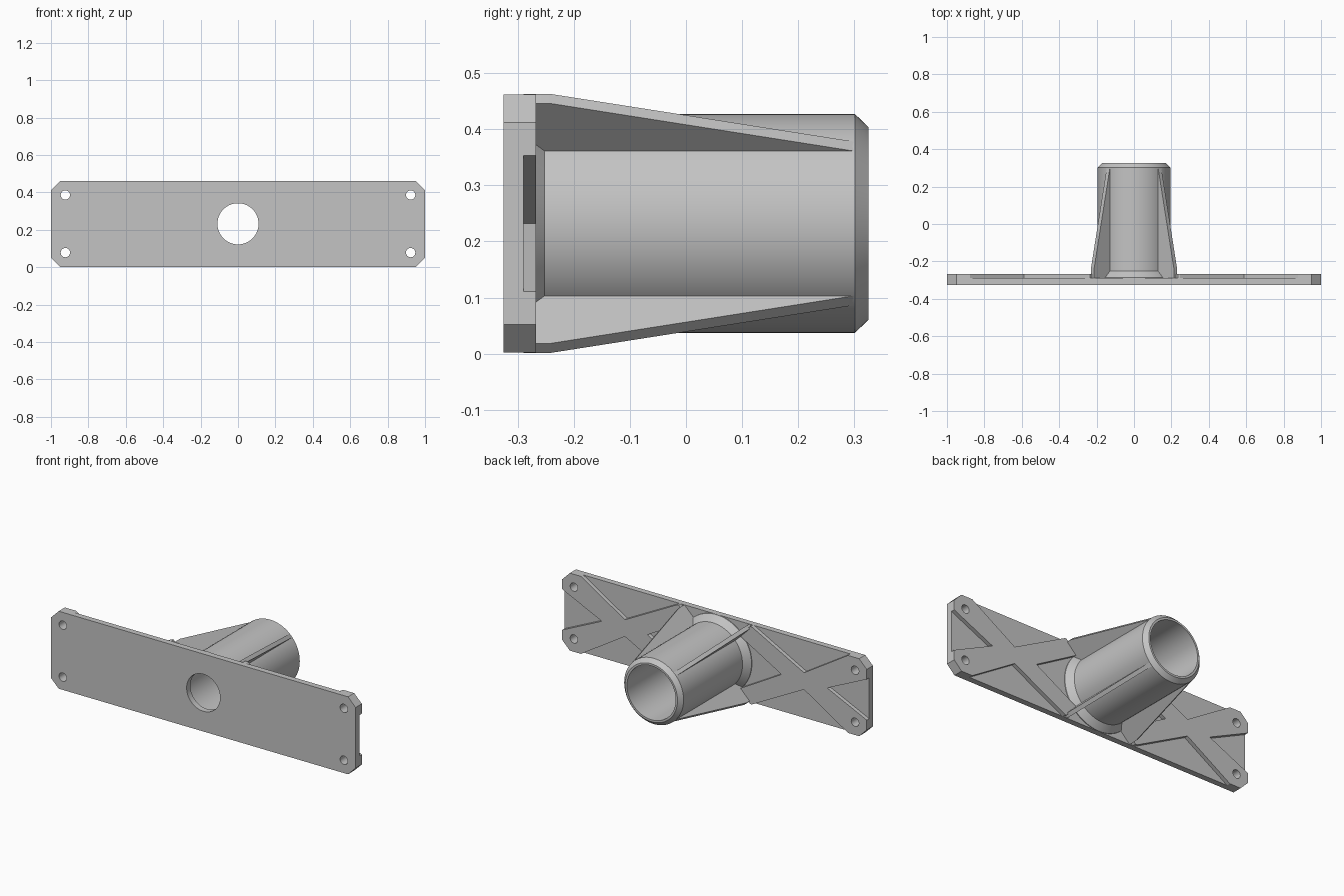
import bpy, bmesh, math
from mathutils import Matrix, Vector

cube = bpy.data.objects.get("Cube")
if cube:
    bpy.data.objects.remove(cube, do_unlink=True)

MID = 0.232            # height of the tube axis
FRONT, FLOOR, RIM = -0.325, -0.29, -0.267   # plate layers along y

grey = bpy.data.materials.new("plain_grey")
grey.use_nodes = True
colour = (0.55, 0.55, 0.55, 1)
grey.diffuse_color = colour
grey.node_tree.nodes["Principled BSDF"].inputs["Base Color"].default_value = colour


def finish(name, bm):
    """Clean a bmesh and place it as a shaded grey object."""
    bmesh.ops.remove_doubles(bm, verts=bm.verts, dist=1e-5)
    bmesh.ops.recalc_face_normals(bm, faces=bm.faces)
    mesh = bpy.data.meshes.new(name)
    bm.to_mesh(mesh)
    bm.free()
    mesh.materials.clear()
    mesh.materials.append(grey)
    obj = bpy.data.objects.new(name, mesh)
    bpy.context.collection.objects.link(obj)
    bpy.ops.object.select_all(action='DESELECT')
    obj.select_set(True)
    bpy.context.view_layer.objects.active = obj
    bpy.ops.object.shade_smooth_by_angle(angle=math.radians(25))
    return obj


def sheet(name, outlines, thickness, matrix):
    """Flat sheet from an outline plus hole outlines, thickened both ways."""
    curve = bpy.data.curves.new(name + "_outline", 'CURVE')
    curve.dimensions = '2D'
    curve.fill_mode = 'BOTH'
    curve.extrude = thickness / 2
    for points in outlines:
        spline = curve.splines.new('POLY')
        spline.points.add(len(points) - 1)
        for p, (x, y) in zip(spline.points, points):
            p.co = (x, y, 0, 1)
        spline.use_cyclic_u = True
    temp = bpy.data.objects.new(name + "_outline", curve)
    bpy.context.collection.objects.link(temp)
    graph = bpy.context.evaluated_depsgraph_get()
    mesh = bpy.data.meshes.new_from_object(temp.evaluated_get(graph))
    mesh.transform(matrix)
    bm = bmesh.new()
    bm.from_mesh(mesh)
    bpy.data.objects.remove(temp)
    bpy.data.curves.remove(curve)
    bpy.data.meshes.remove(mesh)
    return finish(name, bm)


def circle(cx, cy, r, n):
    return [(cx + r * math.cos(2 * math.pi * i / n),
             cy + r * math.sin(2 * math.pi * i / n)) for i in range(n)]


def upright(y0, y1):
    """Stand a sheet up so that it fills y0 to y1."""
    return (Matrix.Translation((0, (y0 + y1) / 2, MID))
            @ Matrix.Rotation(math.pi / 2, 4, 'X'))


# Thin plate with clipped corners, bolt holes and a centre hole
W, H, CLIP = 1.0, 0.23, 0.05
outline = [(W, H - CLIP), (W - CLIP, H), (CLIP - W, H), (-W, H - CLIP),
           (-W, CLIP - H), (CLIP - W, -H), (W - CLIP, -H), (W, CLIP - H)]
BX, BZ, BR = 0.923, 0.154, 0.025
bolts = [circle(sx * BX, sz * BZ, BR, 24) for sx in (1, -1) for sz in (1, -1)]
sheet("mounting_plate", [outline, circle(0, 0, 0.11, 64)] + bolts,
      FLOOR - FRONT, upright(FRONT, FLOOR))

# Raised cross braces with corner pads, one on each side of the hub
upper = [(0.74, 0), (W, 0.121), (W, H - CLIP), (W - CLIP, H), (0.877, H),
         (0.588, 0.05), (0.246, H), (0.235, H), (0.16, 0.16), (0.44, 0)]
cross = upper + [(x, -z) for x, z in reversed(upper[1:-1])]
for side, s in (("left", 1), ("right", -1)):
    holes = [circle(s * BX, sz * BZ, BR, 24) for sz in (1, -1)]
    sheet(side + "_cross_brace", [[(s * x, z) for x, z in cross]] + holes,
          RIM - FLOOR, upright(FLOOR, RIM))

# Hollow tube with a flared foot and a chamfered end
bm = bmesh.new()
profile = [(0.16, FLOOR), (0.23, FLOOR), (0.23, -0.286), (0.195, -0.252),
           (0.195, 0.301), (0.172, 0.325), (0.16, 0.325)]
ring = [bm.verts.new((r, y, MID)) for r, y in profile]
edges = [bm.edges.new((ring[i - 1], ring[i])) for i in range(len(ring))]
bmesh.ops.spin(bm, geom=ring + edges, cent=(0, 0, MID), axis=(0, 1, 0),
               angle=2 * math.pi, steps=72)
finish("tube", bm)

# Four tapered gussets on the diagonals
taper = [(0.175, FLOOR), (0.314, FLOOR), (0.314, -0.24), (0.194, 0.301),
         (0.175, 0.301)]
for name, angle in (("upper_left", 45), ("upper_right", 135),
                    ("lower_right", 225), ("lower_left", 315)):
    a = math.radians(angle)
    out = Vector((math.cos(a), 0, math.sin(a)))
    along = Vector((0, 1, 0))
    frame = Matrix((out, along, out.cross(along))).transposed().to_4x4()
    sheet(name + "_gusset", [taper], 0.024,
          Matrix.Translation((0, 0, MID)) @ frame)
